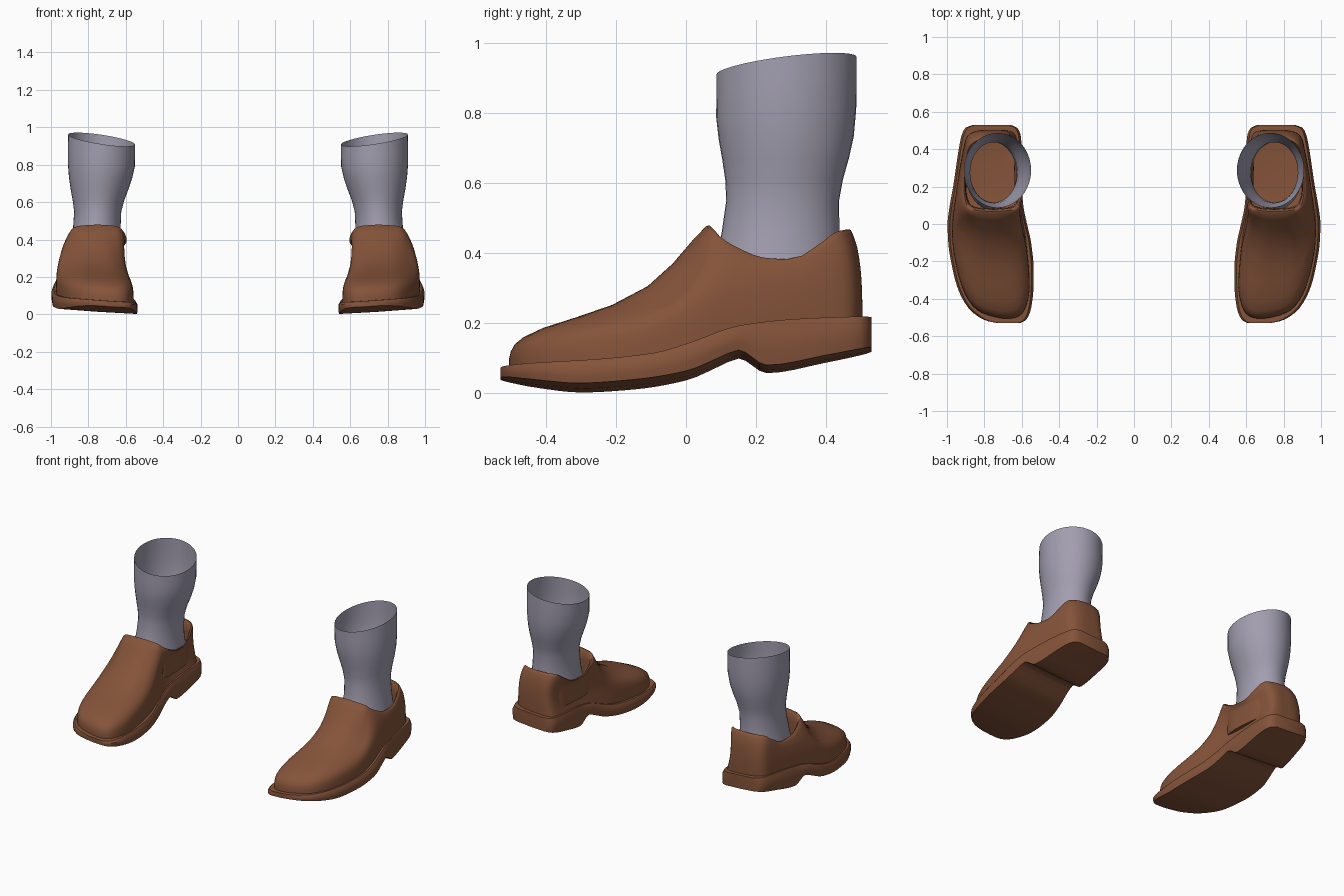
import bpy, bmesh, math

if "Cube" in bpy.data.objects:
    bpy.data.objects.remove(bpy.data.objects["Cube"])

CX, CY = 0.755, 0.27          # middle of the ankle opening


def material(name, rgb):
    m = bpy.data.materials.new(name)
    m.diffuse_color = (*rgb, 1)
    m.use_nodes = True
    m.node_tree.nodes["Principled BSDF"].inputs["Base Color"].default_value = m.diffuse_color
    return m


BROWN = material("brown leather", (0.235, 0.088, 0.042))
GREY = material("grey knit", (0.36, 0.34, 0.43))


def curve(pts):
    """Smooth interpolation through (t, value) points without overshoot."""
    n = len(pts)
    d = [(pts[i + 1][1] - pts[i][1]) / (pts[i + 1][0] - pts[i][0]) for i in range(n - 1)]
    m = [d[0]] + [2 * a * b / (a + b) if a * b > 0 else 0 for a, b in zip(d, d[1:])] + [d[-1]]

    def f(t):
        t = min(max(t, pts[0][0]), pts[-1][0])
        i = 0
        while i < n - 2 and t > pts[i + 1][0]:
            i += 1
        h = pts[i + 1][0] - pts[i][0]
        s = (t - pts[i][0]) / h
        return ((2*s**3 - 3*s*s + 1) * pts[i][1] + (s**3 - 2*s*s + s) * h * m[i]
                + (3*s*s - 2*s**3) * pts[i + 1][1] + (s**3 - s*s) * h * m[i + 1])
    return f


def loft(name, rings, mat, cap_start=False, cap_end=False, angle=40):
    """Skin closed rings, mirror to the other foot and smooth."""
    bm = bmesh.new()
    vs = [[bm.verts.new(p) for p in r] for r in rings]
    n = len(rings[0])
    for a, b in zip(vs, vs[1:]):
        for i in range(n):
            j = (i + 1) % n
            bm.faces.new((a[i], a[j], b[j], b[i]))
    if cap_start:
        bm.faces.new(vs[0][::-1])
    if cap_end:
        bm.faces.new(vs[-1])
    bm.normal_update()
    bmesh.ops.recalc_face_normals(bm, faces=bm.faces[:])
    me = bpy.data.meshes.new(name)
    bm.to_mesh(me)
    bm.free()
    ob = bpy.data.objects.new(name, me)
    bpy.context.collection.objects.link(ob)
    me.materials.append(mat)
    ob.modifiers.new("other foot", 'MIRROR').use_mirror_merge = False
    bpy.ops.object.select_all(action='DESELECT')
    ob.select_set(True)
    bpy.context.view_layer.objects.active = ob
    bpy.ops.object.shade_smooth_by_angle(angle=math.radians(angle))
    return ob


def tilt(x):
    return 0.065 * (x - 0.54)


# Sole: rounded cross-sections from toe to heel, with a stepped heel block
sole_in = curve([(-.53, .61), (-.52, .587), (-.5, .568), (-.45, .55), (-.35, .538), (-.25, .536), (-.1, .55),
                 (0, .572), (.1, .592), (.2, .6), (.4, .6), (.48, .607), (.515, .625), (.53, .66)])
sole_out = curve([(-.53, .73), (-.52, .78), (-.5, .825), (-.45, .885), (-.35, .94), (-.25, .968), (-.1, .993),
                  (0, .997), (.1, .985), (.2, .967), (.4, .937), (.48, .92), (.515, .9), (.53, .86)])
sole_top = curve([(-.53, .062), (-.3, .068), (-.1, .085), (0, .112), (.15, .165), (.3, .185), (.53, .197)])
sole_bottom = curve([(-.53, .033), (-.42, .014), (-.3, .002), (-.15, .01), (0, .034), (.1, .075),
                     (.15, .095), (.23, .053), (.4, .083), (.53, .11)])
stations = [-.53, -.527, -.52, -.51, -.5, -.475] + [-.45 + .03 * i for i in range(20)]
stations += [.15, .17, .19, .21, .23, .27, .31, .35, .39, .43, .46, .48, .5, .515, .524, .53]
rings = []
for y in stations:
    a, b, lo, hi = sole_in(y), sole_out(y), sole_bottom(y), sole_top(y)
    r = 0.012
    h = hi - lo
    ring = [(a + .004, lo), ((a + b) / 2, lo - .002), (b - .004, lo), (b, lo + .3 * h), (b, hi - .3 * h),
            (b - r, hi), ((a + b) / 2, hi), (a + r, hi), (a, hi - .3 * h), (a, lo + .3 * h)]
    rings.append([(x, y, max(z + tilt(x), 0)) for x, z in ring])
loft("sole", rings, BROWN, True, True)

# Upper: each row is base x, base y, collar x, collar y, share of the toe profile
columns = [
    (.67, -.506, .755, .058, 1), (.78, -.487, .80, .06, 1), (.86, -.44, .83, .063, 1),
    (.922, -.33, .86, .067, 1), (.965, -.15, .888, .08, .85), (.972, 0, .905, .11, .4),
    (.958, .12, .915, .165, .1), (.94, .25, .914, .25, 0), (.917, .38, .9, .37, 0),
    (.892, .47, .872, .435, 0), (.83, .5, .81, .465, 0), (.755, .503, .755, .47, 0),
    (.68, .5, .70, .465, 0), (.632, .475, .642, .44, 0), (.62, .38, .61, .37, 0),
    (.62, .25, .598, .25, 0), (.612, .12, .596, .165, .1), (.592, 0, .605, .11, .4),
    (.572, -.13, .622, .08, .85), (.558, -.3, .65, .067, 1), (.566, -.4, .685, .062, 1),
    (.60, -.48, .72, .059, 1)]


def closed_spline(rows, sub):
    out, n = [], len(rows)
    for i in range(n):
        p = [rows[(i + k) % n] for k in (-1, 0, 1, 2)]
        for s in range(sub):
            t = s / sub
            out.append([.5 * (2*b + (c - a)*t + (2*a - 5*b + 4*c - d)*t*t + (3*b - a - 3*c + d)*t**3)
                        for a, b, c, d in zip(*p)])
    return out


collar_z = curve([(.055, .48), (.075, .462), (.09, .445), (.15, .41), (.22, .385), (.3, .38),
                  (.38, .42), (.44, .46), (.47, .466)])
# travel from base to collar, and height gained, for the toe and for the sides
toe_e = [0, 0, .01, .03, .07, .17, .34, .52, .7, .83, .93, 1]
toe_f = [0, .07, .13, .18, .225, .29, .365, .45, .58, .74, .9, 1]
side_e = [0, 0, 0, .02, .05, .1, .17, .28, .42, .6, .8, 1]
side_f = [0, .1, .2, .3, .4, .5, .6, .7, .8, .88, .95, 1]
cols = closed_spline(columns, 3)
rings = []
for te, tf, se, sf in zip(toe_e, toe_f, side_e, side_f):
    ring = []
    for bx, by, rx, ry, w in cols:
        e, f = w * te + (1 - w) * se, w * tf + (1 - w) * sf
        z0 = sole_top(by) - .006 + tilt(bx)
        pinch = .022 * math.sin(math.pi * f) * (1 - w) * min(max((.70 - bx) / .06, 0), 1)
        ring.append((bx + (rx - bx) * e + pinch, by + (ry - by) * e, z0 + (collar_z(ry) - z0) * f))
    rings.append(ring)


# rolled lip, lining and insole
def inner(scale, z):
    return [(CX + (c[2] - CX) * scale, CY + (c[3] - CY) * scale, z(c[3])) for c in cols]


rings.append(inner(.96, lambda y: collar_z(y) + .002))
rings.append(inner(.91, lambda y: collar_z(y) - .012))
rings.append(inner(.89, lambda y: collar_z(y) - .06))
rings.append(inner(.88, lambda y: .23))
rings.append(inner(.5, lambda y: .222))
loft("upper", rings, BROWN, cap_end=True, angle=60)

# Sock: open tube with a slanted top; rows are z, y, y radius, x, x radius
levels = [(.34, .265, .19, .757, .142), (.40, .266, .176, .757, .133), (.46, .27, .168, .755, .127),
          (.55, .276, .161, .75, .126), (.61, .28, .168, .746, .138), (.67, .284, .181, .74, .155),
          (.73, .286, .193, .735, .169), (.80, .286, .2, .731, .179), (.87, .287, .2, .73, .18),
          (.935, .287, .2, .729, .179)]
rings = []
for z, yc, ry, xc, rx in levels:
    k = max(0, (z - .7) / .235)
    ring = []
    for i in range(40):
        a = 2 * math.pi * i / 40
        dx, dy = rx * math.cos(a), ry * math.sin(a)
        ring.append((xc + dx, yc + dy, z + k * (.15 * dx + .125 * dy)))
    rings.append(ring)
loft("sock", rings, GREY, angle=60)
